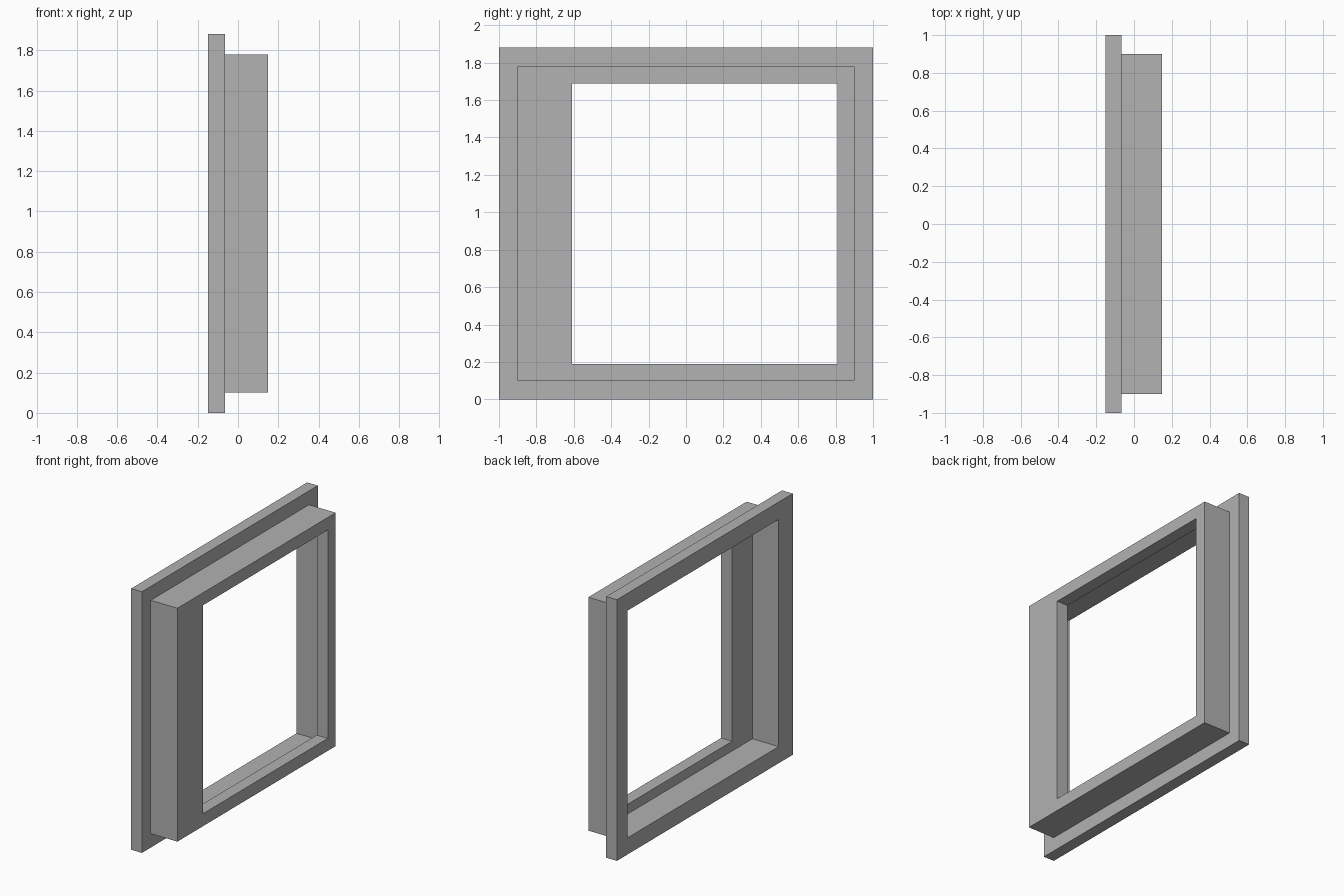
import bpy
import bmesh

# Remove the default object
cube = bpy.data.objects.get("Cube")
if cube:
    bpy.data.objects.remove(cube, do_unlink=True)

# Single grey finish
grey = bpy.data.materials.new("plain_grey")
grey.use_nodes = True
colour = (0.445, 0.445, 0.445, 1)
grey.diffuse_color = colour
grey.node_tree.nodes["Principled BSDF"].inputs["Base Color"].default_value = colour

# Depths along x
FLANGE_BACK, FLANGE_FRONT, LIP_BACK, BODY_FRONT = -0.15, -0.065, 0.06, 0.148

# Rectangles as (y min, y max, z min, z max)
flange = (-1.0, 1.0, 0.0, 1.88)
body = (-0.9, 0.9, 0.1, 1.78)
opening = (-0.61, 0.81, 0.19, 1.69)
pocket = (-0.84, 0.88, 0.12, 1.755)

# Stepped section, walked from the outside round to the inside
section = [
    (FLANGE_BACK, flange),
    (FLANGE_FRONT, flange),
    (FLANGE_FRONT, body),
    (BODY_FRONT, body),
    (BODY_FRONT, opening),
    (LIP_BACK, opening),
    (LIP_BACK, pocket),
    (FLANGE_BACK, pocket),
]


def rectangle_loop(bm, x, rect):
    y0, y1, z0, z1 = rect
    return [bm.verts.new((x, y, z)) for y, z in ((y0, z0), (y1, z0), (y1, z1), (y0, z1))]


def loft_frame(name, steps, material):
    """Join successive rectangles into one closed, mitred frame."""
    bm = bmesh.new()
    loops = [rectangle_loop(bm, x, rect) for x, rect in steps]
    for i, a in enumerate(loops):
        b = loops[(i + 1) % len(loops)]
        for j in range(4):
            k = (j + 1) % 4
            bm.faces.new((a[j], a[k], b[k], b[j]))
    bmesh.ops.recalc_face_normals(bm, faces=bm.faces)
    mesh = bpy.data.meshes.new(name)
    bm.to_mesh(mesh)
    bm.free()
    mesh.materials.append(material)
    obj = bpy.data.objects.new(name, mesh)
    bpy.context.collection.objects.link(obj)
    return obj


# Flanged frame with a recessed pocket behind the front lip
loft_frame("flanged_window_frame", section, grey)
